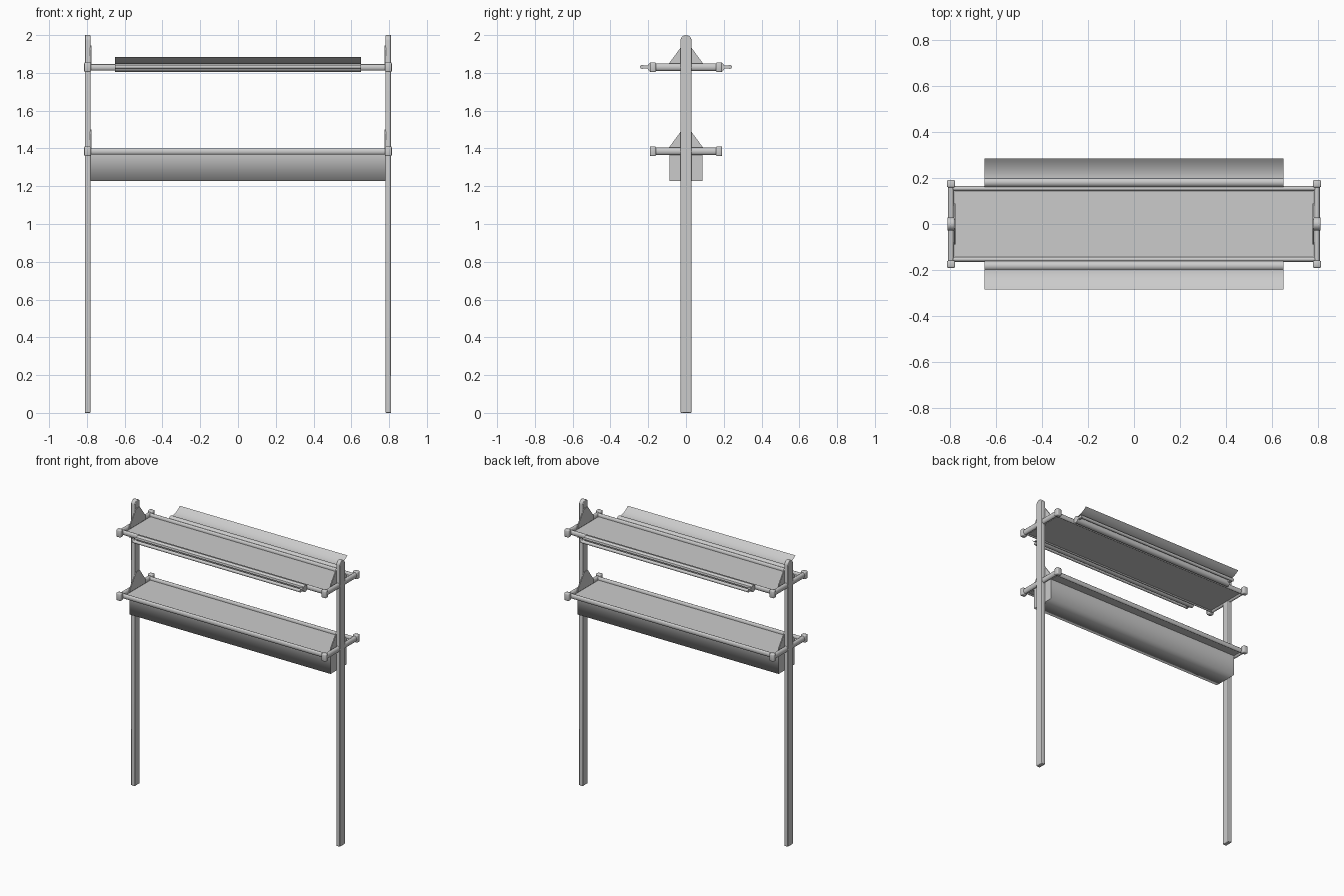
import bpy, bmesh, math
from math import cos, sin, pi

if "Cube" in bpy.data.objects:
    bpy.data.objects.remove(bpy.data.objects["Cube"])

PX = 0.796          # post centre in x
LEVELS = {"upper": 1.83, "lower": 1.385}


def finish(name, bm, smooth=True, angle=40):
    bmesh.ops.recalc_face_normals(bm, faces=bm.faces)
    me = bpy.data.meshes.new(name)
    bm.to_mesh(me)
    bm.free()
    ob = bpy.data.objects.new(name, me)
    bpy.context.collection.objects.link(ob)
    if smooth:
        bpy.ops.object.select_all(action='DESELECT')
        ob.select_set(True)
        bpy.context.view_layer.objects.active = ob
        bpy.ops.object.shade_smooth_by_angle(angle=math.radians(angle))
    return ob


def prism(name, profile, x0, x1, smooth=False, caps=True, closed=True):
    """Sweep a (y, z) profile along x."""
    bm = bmesh.new()
    a = [bm.verts.new((x0, y, z)) for y, z in profile]
    b = [bm.verts.new((x1, y, z)) for y, z in profile]
    n = len(profile)
    for i in range(n if closed else n - 1):
        j = (i + 1) % n
        bm.faces.new((a[i], a[j], b[j], b[i]))
    if caps and closed:
        bm.faces.new(a)
        bm.faces.new(b)
    return finish(name, bm, smooth)


def oval(cy, cz, ry, rz, n=16):
    return [(cy + ry * cos(2 * pi * i / n), cz + rz * sin(2 * pi * i / n)) for i in range(n)]


def box(name, lo, hi, bevel=0.0):
    bm = bmesh.new()
    bmesh.ops.create_cube(bm, size=1)
    for v in bm.verts:
        v.co = [(l + h) / 2 + c * (h - l) for l, h, c in zip(lo, hi, v.co)]
    if bevel:
        bmesh.ops.bevel(bm, geom=bm.edges[:], offset=bevel, segments=2, affect='EDGES', profile=0.5)
    return finish(name, bm, bool(bevel), 50)


def cross_bar(name, x, z, half):
    """Oval bar running along y."""
    ob = prism(name, oval(0, 0, 0.014, 0.02), -half, half, True)
    for v in ob.data.vertices:
        v.co = (x - v.co.y, v.co.x, z + v.co.z)
    return ob


# Uprights with rounded tops
arc = [(0.029 * cos(pi * i / 10), 1.971 + 0.029 * sin(pi * i / 10)) for i in range(11)]
for s, side in ((-1, "left"), (1, "right")):
    post = prism(side + "_post", [(-0.029, 0), (0.029, 0)] + arc, s * PX - 0.015, s * PX + 0.015, True)
    bev = post.modifiers.new("soft_edges", 'BEVEL')
    bev.width, bev.segments, bev.limit_method = 0.004, 2, 'ANGLE'

for level, z in LEVELS.items():
    # Shelf plate and its front and back rails
    box(level + "_shelf", (-0.78, -0.15, z - 0.012), (0.78, 0.15, z - 0.004))
    for s, side in ((-1, "front"), (1, "back")):
        prism(f"{level}_{side}_rail", oval(s * 0.154, z - 0.001, 0.011, 0.017), -PX, PX, True)
    # Cross bars, end caps and gusset plates at each post
    for s, side in ((-1, "left"), (1, "right")):
        x = s * PX
        cross_bar(f"{level}_{side}_cross_bar", x, z, 0.18)
        for t, end in ((-1, "front"), (1, "back")):
            y = t * 0.175
            box(f"{level}_{side}_{end}_cap", (x - 0.018, y - 0.016, z - 0.026),
                (x + 0.018, y + 0.016, z + 0.026), 0.006)
        gusset = [(-0.09, z), (0.09, z), (0.09, z + 0.02), (0.02, z + 0.115), (-0.02, z + 0.115), (-0.09, z + 0.02)]
        prism(f"{level}_{side}_gusset", gusset, s * 0.776, s * 0.783)

# Box channel under the lower shelf: softly shaded sides, flat ends
zl = LEVELS["lower"]
channel = prism("under_shelf_channel", [(-0.087, 1.228), (0.087, 1.228), (0.087, zl - 0.012), (-0.087, zl - 0.012)],
                -0.78, 0.78)
for p in channel.data.polygons:
    p.use_smooth = abs(p.normal.x) < 0.5 and p.normal.z < 0.5

# Strip lamps along both sides of the upper shelf
zu = LEVELS["upper"]
for s, side in ((-1, "front"), (1, "back")):
    prism(side + "_lamp_housing", oval(s * 0.182, zu, 0.023, 0.024), -0.65, 0.65, True)
    prism(side + "_lamp_tube", oval(s * 0.232, zu + 0.002, 0.011, 0.011), -0.65, 0.65, True)
    curve = [(s * (0.195 + 0.09 * t), zu + 0.016 + 0.037 * t ** 2) for t in [i / 8 for i in range(9)]]
    prism(side + "_lamp_reflector", curve, -0.65, 0.65, True, closed=False)
    for e, end in ((-1, "left"), (1, "right")):
        a, b = sorted((s * 0.195, s * 0.24))
        x0, x1 = sorted((e * 0.632, e * 0.65))
        box(f"{side}_{end}_lamp_holder", (x0, a, zu - 0.006), (x1, b, zu + 0.009))
